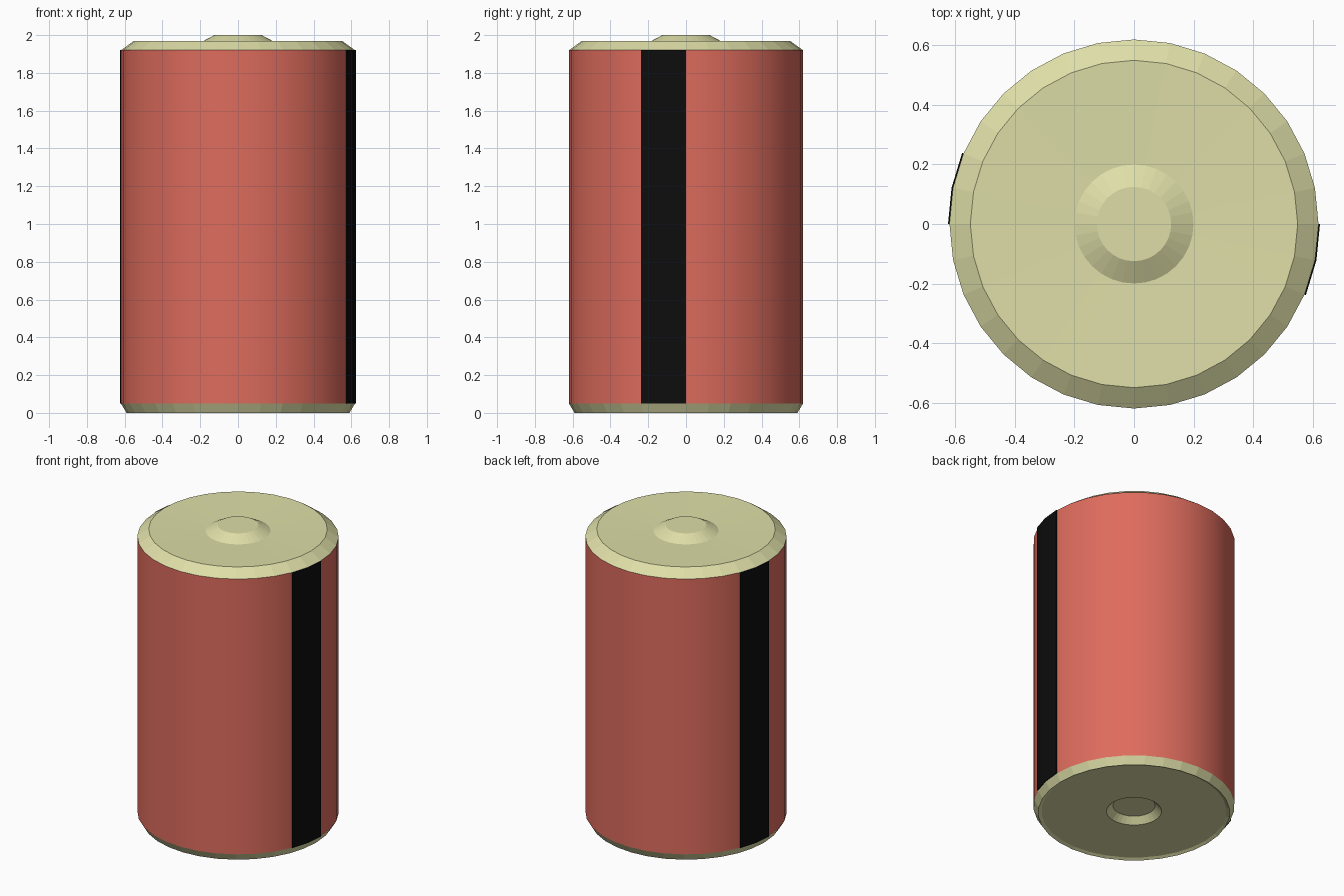
import bpy, bmesh
from math import sin, cos, pi

if "Cube" in bpy.data.objects:
    bpy.data.objects.remove(bpy.data.objects["Cube"])

SIDES = 32


def material(name, rgb):
    m = bpy.data.materials.new(name)
    m.diffuse_color = (*rgb, 1)
    m.use_nodes = True
    m.node_tree.nodes["Principled BSDF"].inputs["Base Color"].default_value = m.diffuse_color
    return m


RED = material("red", (0.73, 0.15, 0.11))
BRASS = material("pale_brass", (0.73, 0.73, 0.39))
BLACK = material("black", (0.004, 0.004, 0.004))


def finish(bm, name, mat):
    bmesh.ops.recalc_face_normals(bm, faces=bm.faces)
    mesh = bpy.data.meshes.new(name)
    bm.to_mesh(mesh)
    bm.free()
    mesh.materials.append(mat)
    obj = bpy.data.objects.new(name, mesh)
    bpy.context.collection.objects.link(obj)
    return obj


def smooth(obj):
    bpy.ops.object.select_all(action='DESELECT')
    obj.select_set(True)
    bpy.context.view_layer.objects.active = obj
    bpy.ops.object.shade_smooth_by_angle(angle=0.5)


def lathe(name, profile, mat, end_face=True):
    """Turn (radius, z) points around z, closing the last ring with a face."""
    bm = bmesh.new()
    rings = [[bm.verts.new((r * cos(2 * pi * i / SIDES), r * sin(2 * pi * i / SIDES), z))
              for i in range(SIDES)] for r, z in profile]
    for a, b in zip(rings, rings[1:]):
        for i in range(SIDES):
            j = (i + 1) % SIDES
            bm.faces.new((a[i], a[j], b[j], b[i]))
    if end_face:
        bm.faces.new(rings[-1])
    obj = finish(bm, name, mat)
    if end_face:
        # open caps: make the end face point away from the middle of the body
        want = 1 if profile[0][1] > 1 else -1
        if obj.data.polygons[-1].normal.z * want < 0:
            obj.data.flip_normals()
    else:
        if obj.data.polygons[0].normal.x < 0:
            obj.data.flip_normals()
    return obj


def stripe(name, start):
    """Thin raised band covering two facets of the wrapper."""
    bm = bmesh.new()
    cols = []
    for k in range(3):
        a = start + k * 2 * pi / SIDES
        cols.append([bm.verts.new((r * cos(a), r * sin(a), z))
                     for r, z in ((0.619, 0.05), (0.625, 0.05), (0.625, 1.92), (0.619, 1.92))])
    for a, b in zip(cols, cols[1:]):
        for i in range(4):
            j = (i + 1) % 4
            bm.faces.new((a[i], b[i], b[j], a[j]))
    bm.faces.new(cols[0])
    bm.faces.new(cols[-1])
    smooth(finish(bm, name, BLACK))


# Wrapper tube
smooth(lathe("wrapper", [(0.62, 0.05), (0.62, 1.92)], RED, end_face=False))

# Top cap with raised contact button
lathe("top_cap", [(0.62, 1.92), (0.55, 1.97), (0.20, 1.96), (0.125, 2.0)], BRASS)

# Bottom cap with shallow recess and central dimple
lathe("bottom_cap", [(0.62, 0.05), (0.59, 0.0), (0.57, 0.01),
                     (0.17, 0.01), (0.13, 0.05)], BRASS)

# Two opposite stripes
stripe("right_stripe", -pi / 8)
stripe("left_stripe", pi - pi / 8)
